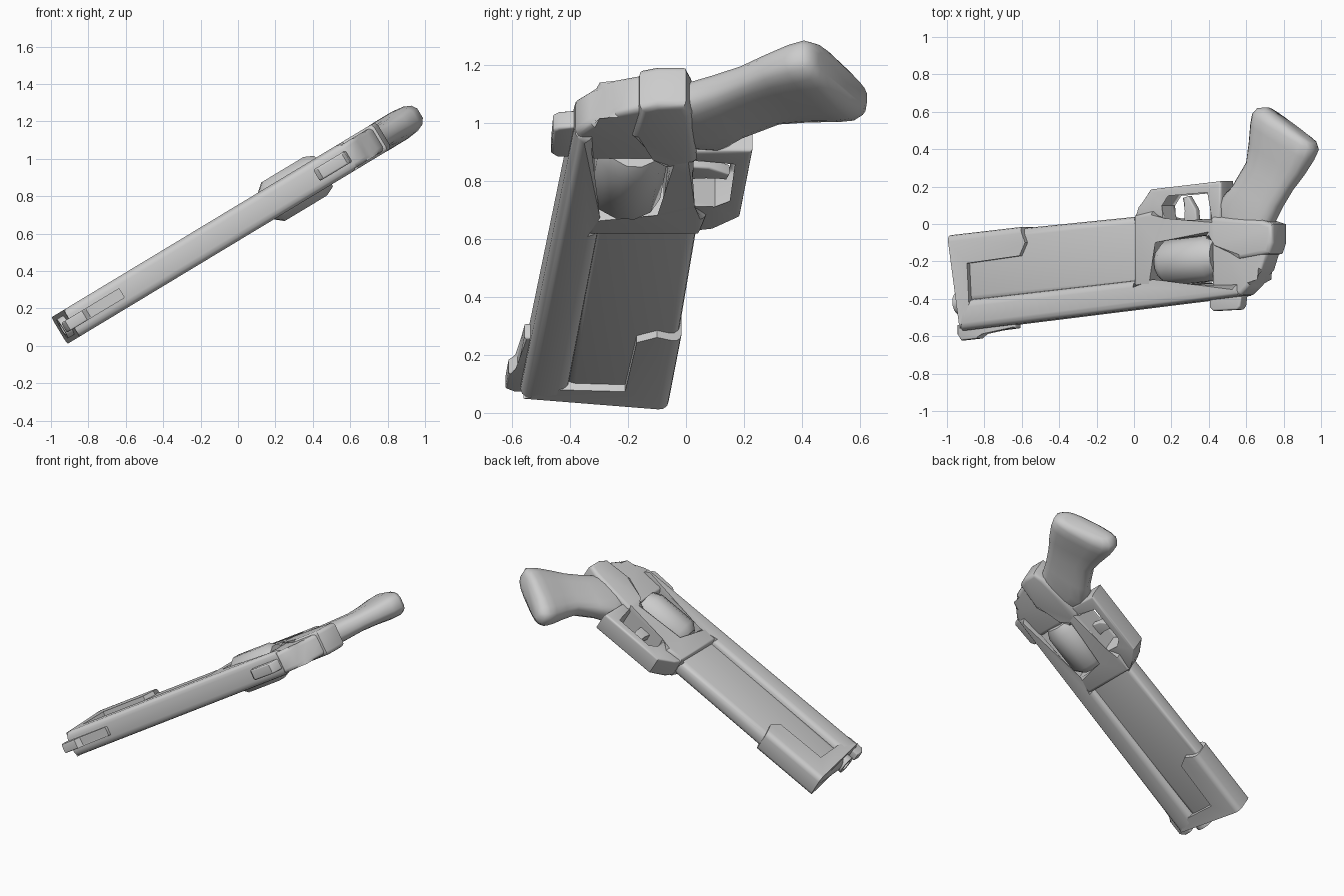
import bpy, bmesh, math
from mathutils import Matrix

if "Cube" in bpy.data.objects:
    bpy.data.objects.remove(bpy.data.objects["Cube"])

# The gun lies in a plane tilted about y; profiles are drawn as (x, y) seen from above
TILT = math.radians(31.1)
C, S = math.cos(TILT), math.sin(TILT)
FRAME = Matrix(((C, 0, -S, 0), (0, 1, 0, 0), (S, 0, C, 0.657), (0, 0, 0, 1)))


def finish(name, bm, angle=40):
    bmesh.ops.recalc_face_normals(bm, faces=bm.faces)
    bm.transform(FRAME)
    mesh = bpy.data.meshes.new(name)
    bm.to_mesh(mesh)
    bm.free()
    ob = bpy.data.objects.new(name, mesh)
    bpy.context.collection.objects.link(ob)
    bpy.ops.object.select_all(action='DESELECT')
    ob.select_set(True)
    bpy.context.view_layer.objects.active = ob
    bpy.ops.object.shade_smooth_by_angle(angle=math.radians(angle))
    return ob


def plate(name, pts, half, bevel=0.0, sharp=(), segments=3):
    """Symmetric slab from a profile; rim edges listed in sharp stay unbevelled."""
    bm = bmesh.new()
    low, high = [[bm.verts.new((x / C, y, n)) for x, y in pts] for n in (-half, half)]
    bm.faces.new(low)
    bm.faces.new(high)
    count = len(pts)
    for i in range(count):
        j = (i + 1) % count
        bm.faces.new((low[i], low[j], high[j], high[i]))
    if bevel:
        rims = [bm.edges.get((r[i], r[(i + 1) % count]))
                for r in (low, high) for i in range(count) if i not in sharp]
        bmesh.ops.bevel(bm, geom=rims, offset=bevel, segments=segments, profile=0.5,
                        affect='EDGES', clamp_overlap=True)
    return finish(name, bm)


def loft(name, sections, sides=16, power=1.0, angle=40):
    """Skin rounded sections given as (x1, y1, x2, y2, half thickness)."""
    bm = bmesh.new()
    rings = []
    for x1, y1, x2, y2, half in sections:
        ring = []
        for k in range(sides):
            t = 2 * math.pi * (k + 0.5) / sides
            ct, st = math.cos(t), math.sin(t)
            f = 0.5 + 0.5 * math.copysign(abs(ct) ** power, ct)
            n = half * math.copysign(abs(st) ** power, st)
            ring.append(bm.verts.new(((x1 + (x2 - x1) * f) / C, y1 + (y2 - y1) * f, n)))
        rings.append(ring)
    for a, b in zip(rings, rings[1:]):
        for k in range(sides):
            m = (k + 1) % sides
            bm.faces.new((a[k], a[m], b[m], b[k]))
    bm.faces.new(rings[0])
    bm.faces.new(rings[-1])
    return finish(name, bm, angle)


def turned(name, x0, y0, rings, sides=16):
    """Round part along the barrel axis; rings are (distance in x, radius)."""
    loft(name, [(x0 + d + 0.09 * r, y0 + 0.12 * d - r, x0 + d - 0.09 * r, y0 + 0.12 * d + r, r)
                for d, r in rings], sides)


# Barrel with top strap running back to the recoil shield
plate("barrel", [(-.89, -.57), (.6, -.385), (.6, -.31), (.14, -.335), (.04, -.30), (-.86, -.405)],
      .083, .045, sharp=(5,))
# Recessed web below the barrel
plate("barrel_web", [(-.93, -.43), (.08, -.33), (.08, .045), (-.95, -.06)], .055, .04)
# Full-width muzzle lug
plate("muzzle_lug", [(-.956, -.06), (-.57, -.015), (-.54, -.10), (-.57, -.17), (-.85, -.21),
                     (-.84, -.43), (-.89, -.56)], .083, .035, sharp=(1, 2, 3, 4, 5, 6))
# Muzzle ring with bore
turned("muzzle_ring", -.94, -.425, [(.03, .035), (0, .035), (0, .06), (.06, .06)])

# Sights
plate("front_sight", [(-.93, -.54), (-.93, -.59), (-.91, -.622), (-.82, -.612), (-.80, -.58),
                      (-.62, -.557), (-.62, -.50)], .03, .008)
plate("rear_sight", [(.42, -.37), (.42, -.445), (.44, -.465), (.57, -.458), (.585, -.44),
                     (.595, -.36)], .035, .01)

# Frame around the cylinder window
plate("front_frame", [(.04, -.34), (.14, -.34), (.14, -.08), (.46, -.06), (.48, .03), (.2, .01),
                      (.14, .07), (.04, .045)], .083, .02)
plate("recoil_shield", [(.45, -.40), (.61, -.38), (.66, -.33), (.68, -.28), (.72, -.25),
                        (.76, -.12), (.75, .0), (.45, .02)], .072, .025)
plate("rear_frame", [(.42, -.08), (.48, -.09), (.60, -.19), (.76, -.16), (.78, -.10), (.78, .0),
                     (.72, .02), (.46, .04), (.42, .0)], .083, .025)

# Cylinder
turned("cylinder", .15, -.215, [(0, .085), (.04, .125), (.26, .125), (.305, .10)], 12)

# Trigger guard and trigger
plate("trigger_guard", [(.03, .02), (.06, .09), (.12, .185), (.50, .23), (.50, .03), (.44, .0),
                        (.44, .185), (.21, .165), (.17, .10), (.21, .0)], .068, .015)
plate("trigger", [(.27, -.02), (.29, .07), (.27, .14), (.30, .15), (.34, .08), (.35, -.02)],
      .022, .008)

# Grip, flaring to the butt
loft("grip", [(.47, .03, .72, -.07, .07), (.46, .12, .75, .02, .075), (.535, .20, .785, .09, .072),
              (.61, .33, .84, .18, .066), (.625, .44, .90, .26, .072), (.635, .54, .95, .34, .083),
              (.645, .59, .975, .395, .085), (.67, .62, .965, .43, .075),
              (.71, .625, .94, .455, .045)], 16, .65, 55)
